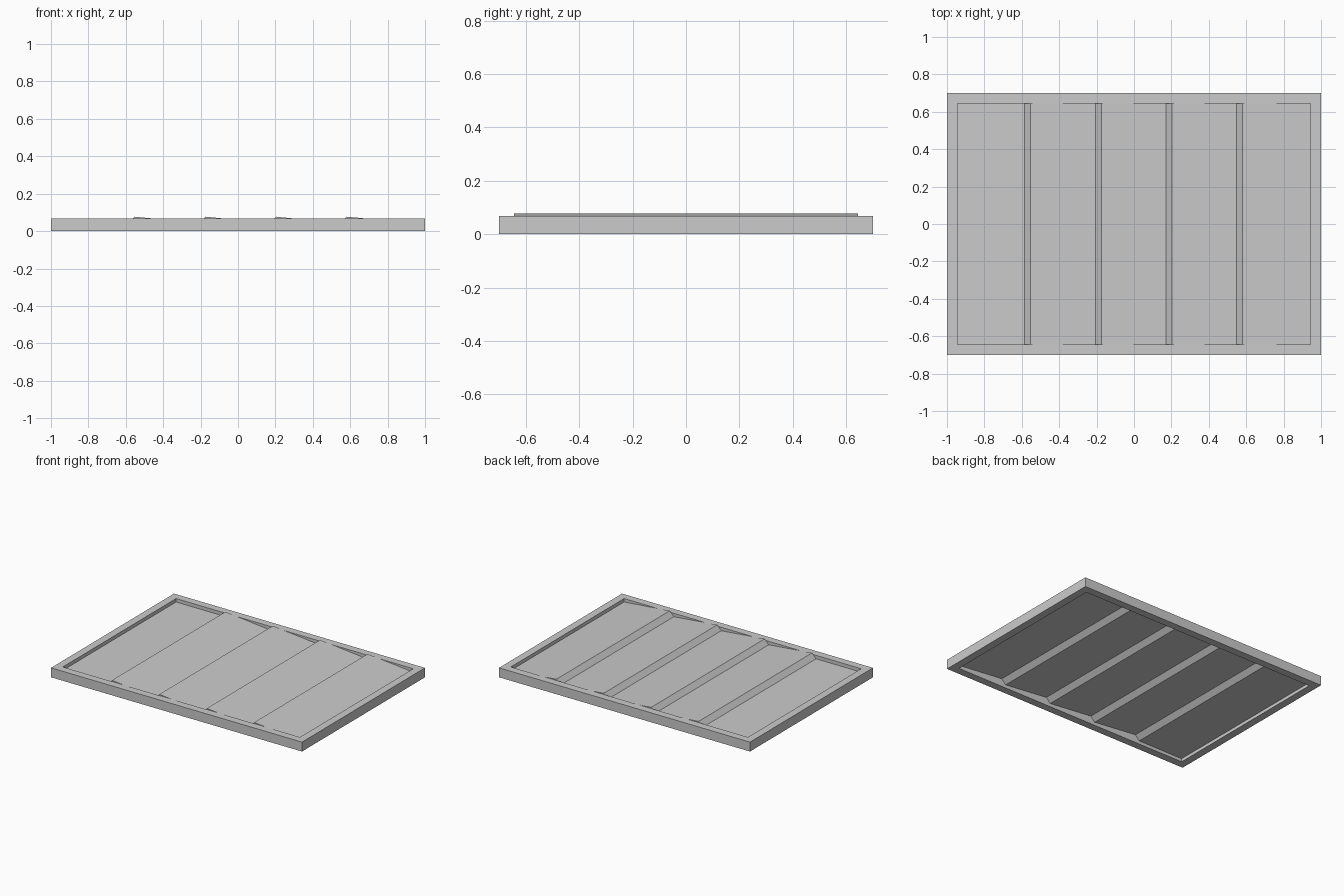
import bpy, bmesh

if "Cube" in bpy.data.objects:
    bpy.data.objects.remove(bpy.data.objects["Cube"])

W, D, H = 2.0, 1.4, 0.068      # outer frame size
IX, IY = 0.945, 0.645          # half size of the opening


def make_object(name, bm):
    bmesh.ops.recalc_face_normals(bm, faces=bm.faces)
    mesh = bpy.data.meshes.new(name)
    bm.to_mesh(mesh)
    bm.free()
    obj = bpy.data.objects.new(name, mesh)
    bpy.context.collection.objects.link(obj)
    return obj


def extrude(bm, faces, vec):
    geo = bmesh.ops.extrude_face_region(bm, geom=faces)["geom"]
    verts = [g for g in geo if isinstance(g, bmesh.types.BMVert)]
    bmesh.ops.translate(bm, verts=verts, vec=vec)


# Outer frame: rectangular ring raised to height
bm = bmesh.new()
corners = [(-1, -1), (1, -1), (1, 1), (-1, 1)]
outer = [bm.verts.new((x * W / 2, y * D / 2, 0)) for x, y in corners]
inner = [bm.verts.new((x * IX, y * IY, 0)) for x, y in corners]
ring = []
for i in range(4):
    j = (i + 1) % 4
    ring.append(bm.faces.new((outer[i], outer[j], inner[j], inner[i])))
extrude(bm, ring, (0, 0, H))
make_object("frame", bm)

# Stepped panel: sawtooth profile of overlapping slats
LOW, HIGH, THICK, PITCH = 0.043, 0.077, 0.02, 0.378
top = [(-IX, LOW)]
for k in range(4):
    x = -0.585 + k * PITCH
    top += [(x, LOW), (x + 0.032, HIGH)]
top.append((IX, LOW))

bm = bmesh.new()
upper = [bm.verts.new((x, -IY, z)) for x, z in top]
lower = [bm.verts.new((x, -IY, z - THICK)) for x, z in top]
side = [bm.faces.new((lower[i], lower[i + 1], upper[i + 1], upper[i]))
        for i in range(len(top) - 1)]
extrude(bm, side, (0, 2 * IY, 0))
make_object("slatted_panel", bm)
